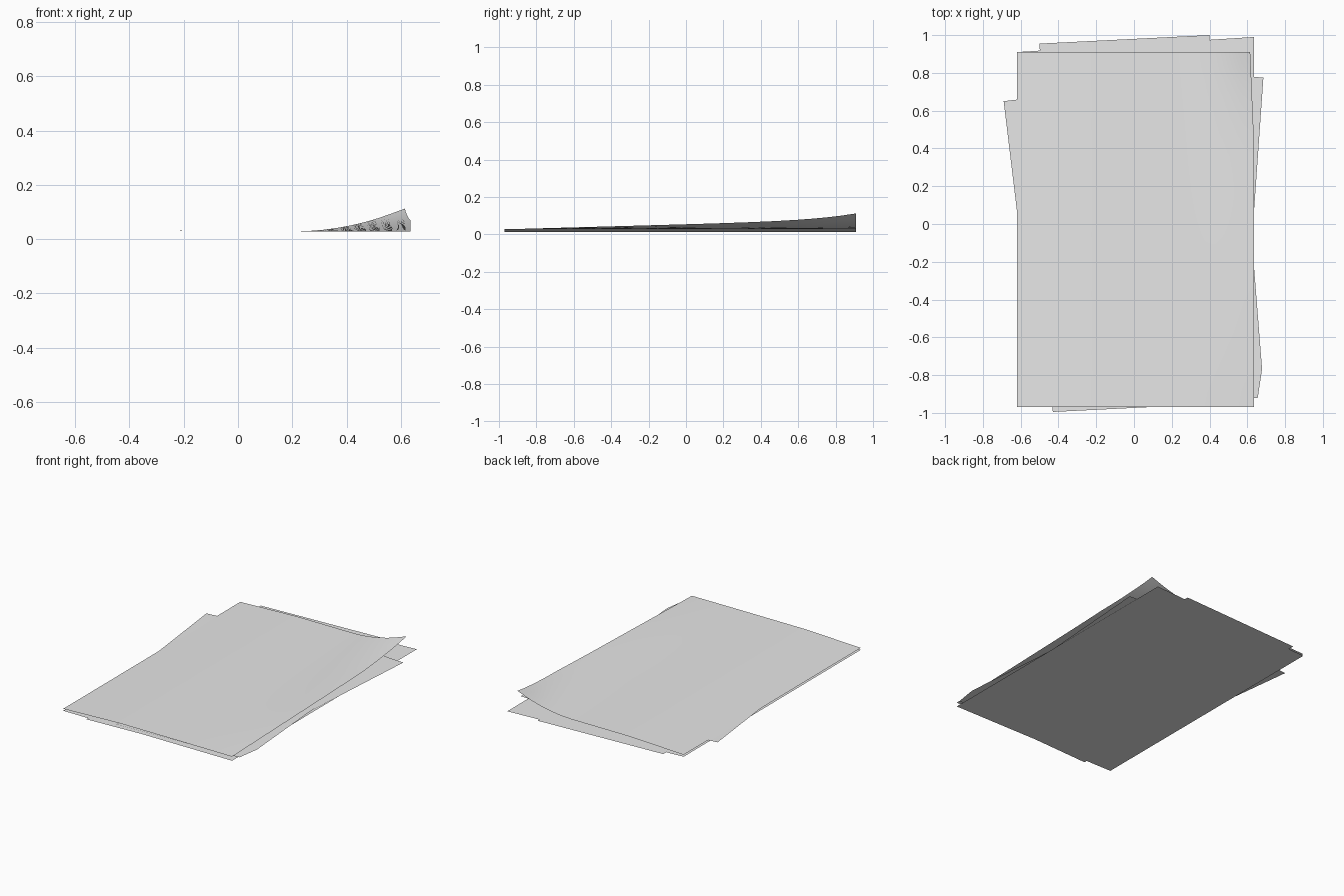
import bpy
from mathutils import Vector

cube = bpy.data.objects.get("Cube")
if cube:
    bpy.data.objects.remove(cube, do_unlink=True)

paper = bpy.data.materials.new("paper_grey")
paper.use_nodes = True
colour = (0.8, 0.8, 0.8, 1)
paper.diffuse_color = colour
paper.node_tree.nodes["Principled BSDF"].inputs["Base Color"].default_value = colour


def flat(height):
    return lambda x, y: height


def curled(x, y):
    """Gentle swell across the sheet, with the back left corner lifting."""
    u = min(max((x + 0.62) / 1.25, 0), 1)
    swell = 0.013 + 0.015 * min(u * 3, 1) - 0.003 * max(u - 0.7, 0)
    t = min(max((x - 0.2) / 0.43, 0), 1) ** 2
    s = min(max((y + 0.97) / 1.88, 0), 1)
    return swell + t * (0.052 * s + 0.033 * s ** 8)


def sheet(name, corners, height, cols=1, rows=1, pull=(0, 0), start=0.8):
    """Single sheet from front -x, front +x, back +x, back -x corners.
    pull shifts the +x edge sideways beyond the start fraction of its length."""
    fl, fr, br, bl = [Vector(c) for c in corners]
    verts, faces = [], []
    for j in range(rows + 1):
        v = j / rows
        for i in range(cols + 1):
            u = i / cols
            p = fl.lerp(fr, u).lerp(bl.lerp(br, u), v)
            bend = max(v - start, 0) / (1 - start) * u ** 6
            x, y = p.x + pull[0] * bend, p.y + pull[1] * bend
            verts.append((x, y, height(p.x, p.y)))
    w = cols + 1
    for j in range(rows):
        for i in range(cols):
            a = j * w + i
            faces.append((a, a + 1, a + 1 + w, a + w))
    mesh = bpy.data.meshes.new(name)
    mesh.from_pydata(verts, [], faces)
    mesh.materials.append(paper)
    mesh.shade_smooth()
    obj = bpy.data.objects.new(name, mesh)
    bpy.context.collection.objects.link(obj)
    return obj


# Flat sheets fanned out at the bottom of the stack
sheet("bottom_sheet", [(-0.62, -0.97), (0.635, -0.97), (0.635, 0.99), (-0.62, 0.91)], flat(0))
sheet("long_tilted_sheet", [(-0.43, -0.995), (0.47, -0.95), (0.4, 1.0), (-0.5, 0.955)], flat(0.003))
sheet("right_tilted_sheet", [(-0.31, -0.66), (0.58, -0.72), (0.685, 0.775), (-0.21, 0.84)], flat(0.006))
# Sheet whose front edge swings back in
sheet("bent_sheet", [(-0.23, -0.96), (0.69, -0.92), (0.57, 0.6), (-0.31, 0.51)], flat(0.009),
      8, 10).data.vertices[8].co.x = 0.655

# Large sheet with the lifted corner
sheet("large_curled_sheet", [(-0.62, -0.97), (0.635, -0.97), (0.635, 0.91), (-0.62, 0.91)],
      curled, 24, 24, (-0.02, 0), 0.75)

# Small sheet lying turned on top
sheet("small_top_sheet", [(-0.51, -0.84), (0.37, -0.73), (0.18, 0.755), (-0.69, 0.65)],
      lambda x, y: curled(x, y) + 0.003, 24, 24, (-0.03, 0), 0.84)
